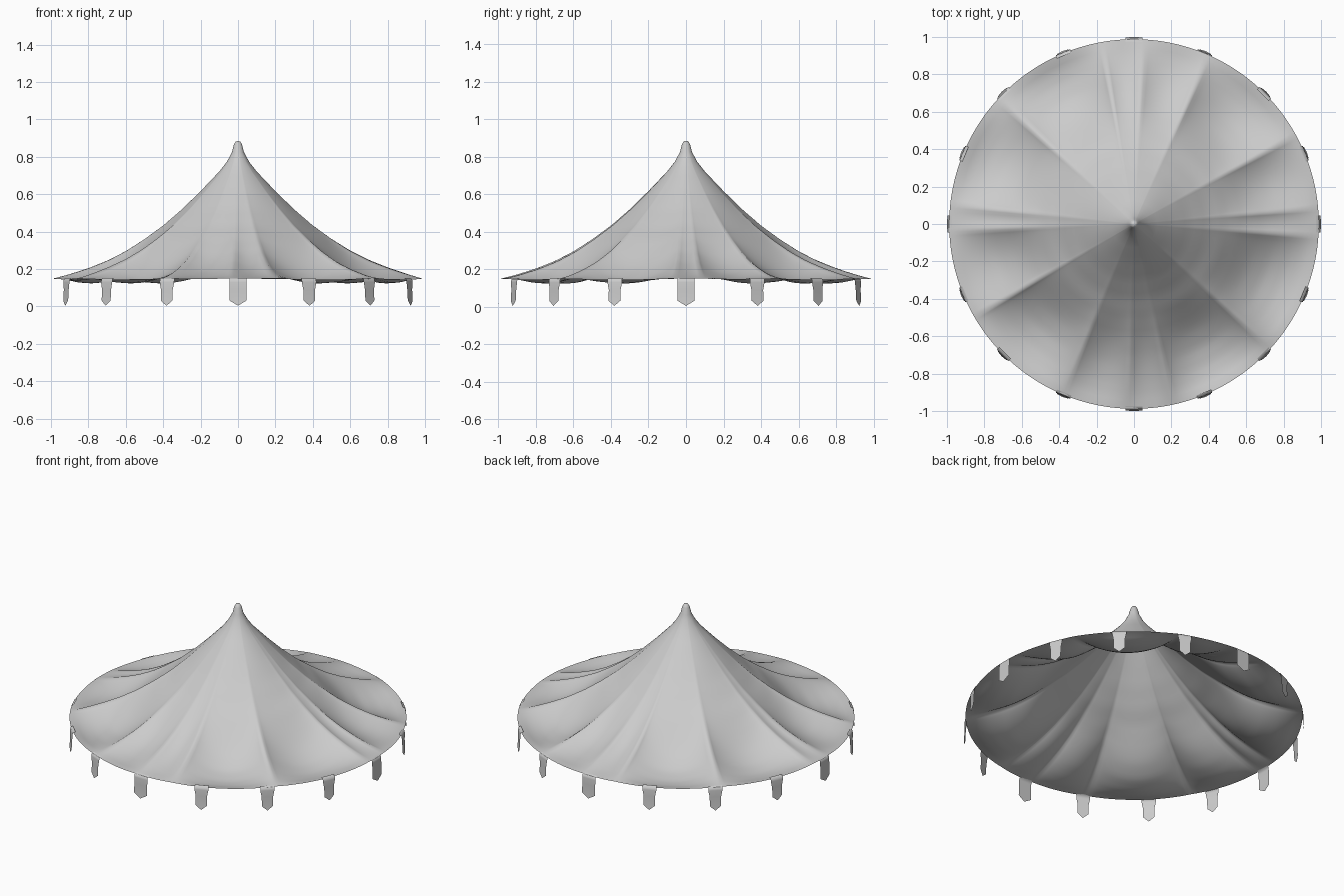
import bpy, bmesh, math

if "Cube" in bpy.data.objects:
    bpy.data.objects.remove(bpy.data.objects["Cube"])

PROFILE = [(0.0, 0.885), (0.012, 0.882), (0.022, 0.865), (0.032, 0.825), (0.06, 0.773),
           (0.1, 0.722), (0.2, 0.617), (0.3, 0.52), (0.4, 0.434), (0.5, 0.362),
           (0.6, 0.3), (0.7, 0.25), (0.8, 0.21), (0.9, 0.176), (0.985, 0.15)]
# angles (degrees) of the taut folds running from the peak to the rim
RIDGES = [-4, 5, 29, 66, 87, 100, 137, 174, 182, 210, 247, 268, 282, 318, 356]
SEG, RIM = 288, 0.988


def interp(pts, x):
    for (x0, y0), (x1, y1) in zip(pts, pts[1:]):
        if x <= x1:
            return y0 + (y1 - y0) * (x - x0) / (x1 - x0)
    return pts[-1][1]


# how far the slack cloth hangs below the taut folds, by radius
SAG = [(0, 0), (0.2, 0.004), (0.35, 0.015), (0.48, 0.028), (0.55, 0.05), (0.65, 0.08),
       (0.75, 0.088), (0.85, 0.07), (0.92, 0.042), (0.97, 0.012), (1.0, 0)]


def slack(deg):
    for a, b in zip(RIDGES, RIDGES[1:]):
        if a <= deg <= b:
            t = (deg - a) / (b - a)
            return min(1, ((b - a) / 36) ** 1.2) * math.sin(math.pi * t) ** 0.75
    return 0


def make(name, bm):
    me = bpy.data.meshes.new(name)
    bm.to_mesh(me)
    bm.free()
    ob = bpy.data.objects.new(name, me)
    bpy.context.collection.objects.link(ob)
    for p in me.polygons:
        p.use_smooth = True
    return ob


# canopy: swept profile with sagging panels between folds
bm = bmesh.new()
radii = [0.012, 0.022, 0.032, 0.045, 0.06, 0.08] + [0.1 + (RIM - 0.1) * i / 36 for i in range(37)]
top = bm.verts.new((0, 0, PROFILE[0][1]))
prev = None
for r in radii:
    ring = []
    for k in range(SEG):
        deg = 360 * k / SEG
        if deg > 356:
            deg -= 360
        a = math.radians(deg)
        z = interp(PROFILE, r) - interp(SAG, r) * slack(deg)
        ring.append(bm.verts.new((r * math.cos(a), r * math.sin(a), z)))
    for k in range(SEG):
        n = (k + 1) % SEG
        if prev:
            bm.faces.new((prev[k], ring[k], ring[n], prev[n]))
        else:
            bm.faces.new((top, ring[k], ring[n]))
    prev = ring
make("canopy", bm)

# hanging tabs: sixteen pointed strips folded over the rim
bm = bmesh.new()
ROWS = [(0.975, 0.153, 0.046), (0.99, 0.147, 0.046), (0.993, 0.13, 0.033 + 0.012),
        (0.994, 0.09, 0.034), (0.997, 0.032, 0.034), (1.0, 0.004, 0.004)]
for i in range(16):
    a = math.tau * i / 16
    c, s = math.cos(a), math.sin(a)
    last = None
    for r, z, w in ROWS:
        w = 0.046 if w > 0.03 and i % 4 == 0 else min(w, 0.042)
        row = [bm.verts.new((r * c - u * s, r * s + u * c, z + (0.003 if u and z < 0.01 else 0)))
               for u in (-w, 0, w)]
        if last:
            for j in (0, 1):
                bm.faces.new((last[j], row[j], row[j + 1], last[j + 1]))
        last = row
make("rim_tabs", bm)
